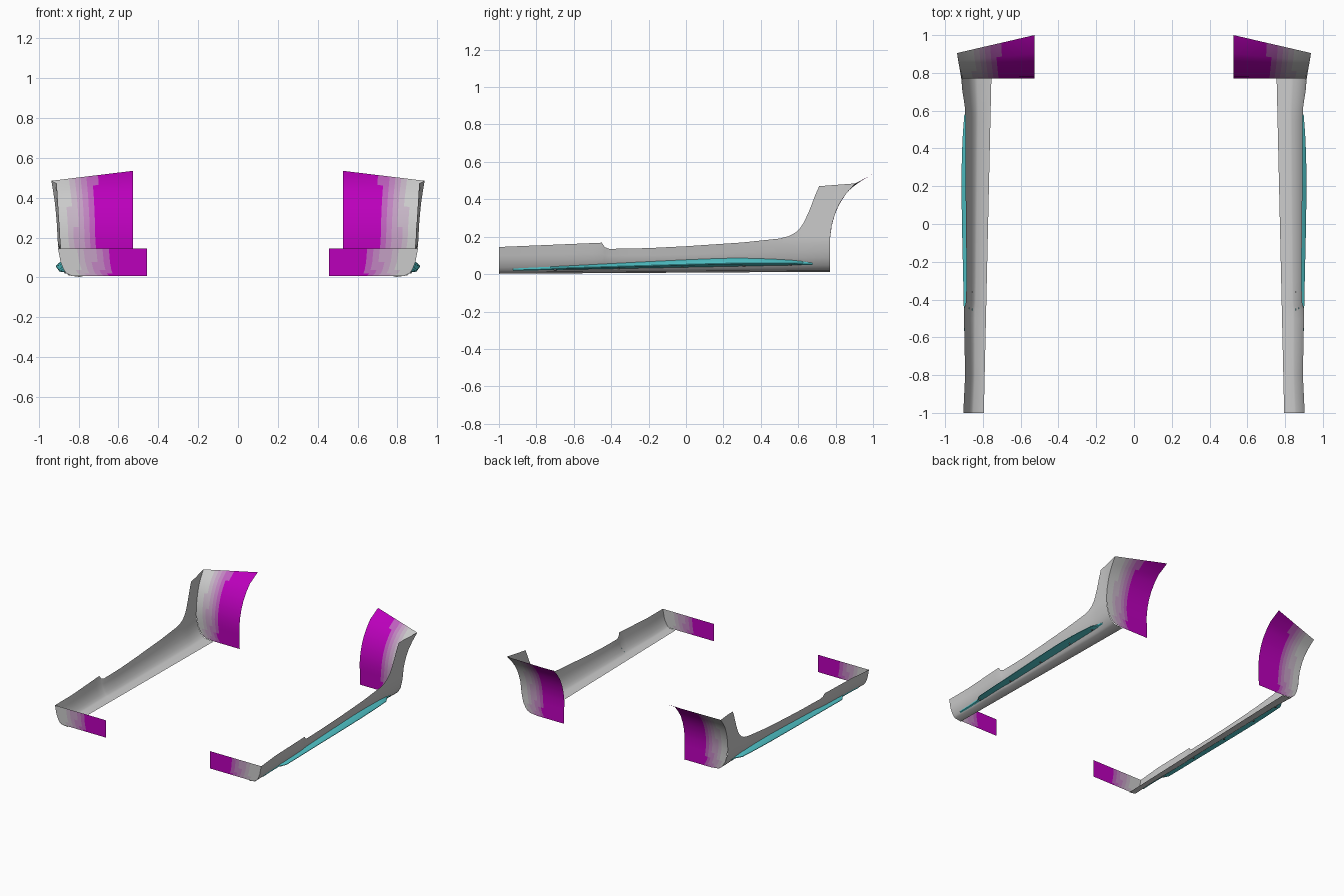
import bpy, bmesh, math
from mathutils import Vector

if "Cube" in bpy.data.objects:
    bpy.data.objects.remove(bpy.data.objects["Cube"])


def interp(table, t):
    if t <= table[0][0]:
        return table[0][1]
    for (a, p), (b, q) in zip(table, table[1:]):
        if t <= b:
            return p + (q - p) * (t - a) / (b - a)
    return table[-1][1]


def lerp(a, b, t):
    return a + (b - a) * t


def material(name, rgb):
    m = bpy.data.materials.new(name)
    m.diffuse_color = (*rgb, 1)
    m.use_nodes = True
    m.node_tree.nodes["Principled BSDF"].inputs["Base Color"].default_value = m.diffuse_color
    return m


# Shape tables: widths along the length, rounded section, sill top, arch curves
OUTER = [(-1, .905), (-.8, .894), (-.45, .900), (-.40, .891), (.6, .891), (.775, .905), (.9, .927)]
SECTION = [(0, 0), (.008, .5), (.018, .6), (.035, .72), (.075, .87), (.15, 1)]
TOP = [(-1, .145), (-.45, .168), (-.435, .145), (-.41, .135), (-.2, .139),
       (0, .149), (.3, .169), (.5, .19)]
ARCH = [(0, .775), (.19, .770), (.25, .777), (.30, .789), (.35, .807), (.40, .832),
        (.44, .864), (.485, .905), (.535, 1.0)]
PILLAR = [(.19, .5), (.203, .55), (.222, .585), (.25, .613), (.28, .632), (.33, .655),
          (.37, .671), (.42, .690), (.47, .712)]


def floor_z(y):
    return .002 + .006 * (y + 1)


def inner_x(y):
    return lerp(.795, .755, (y + 1) / 1.775)


def skin_x(y, z):
    h = max(0, z - floor_z(y))
    return lerp(inner_x(y), interp(OUTER, y), interp(SECTION, h)) + .03 * max(0, z - .15)


def add_grid(bm, rows):
    grid = [[bm.verts.new(p) for p in r] for r in rows]
    for a, b in zip(grid, grid[1:]):
        for i in range(len(a) - 1):
            bm.faces.new((a[i], a[i + 1], b[i + 1], b[i]))


def finish(bm, name, mats=(), pick=None, angle=40):
    bmesh.ops.remove_doubles(bm, verts=bm.verts, dist=.0004)
    bmesh.ops.recalc_face_normals(bm, faces=bm.faces)
    me = bpy.data.meshes.new(name)
    if pick:
        for f in bm.faces:
            f.material_index = pick(f.calc_center_median())
    bm.to_mesh(me)
    bm.free()
    for m in mats:
        me.materials.append(m)
    ob = bpy.data.objects.new(name, me)
    bpy.context.collection.objects.link(ob)
    ob.modifiers.new("mirror", 'MIRROR').use_clip = False
    bpy.ops.object.select_all(action='DESELECT')
    ob.select_set(True)
    bpy.context.view_layer.objects.active = ob
    bpy.ops.object.shade_smooth_by_angle(angle=math.radians(angle))
    return ob


# Side skirt: curved sill panel with floor lip, then the rear arch upright
bm = bmesh.new()
N = 6
ys = [-1, -.9, -.8, -.65, -.5, -.45, -.435, -.41, -.3, -.2, -.1, 0, .1, .2, .3, .4]
ys += [lerp(.5, .770, i / N) for i in range(N + 1)]
rows = []
for y in ys:
    fz, tz = floor_z(y), interp(TOP, y)
    col = [Vector((inner_x(y), y, fz))]
    heights = [fz + h for h, _ in SECTION[1:5]] + [lerp(fz + .075, tz, t) for t in (.33, .67, 1)]
    col += [Vector((skin_x(y, z), y, z)) for z in heights]
    rows.append(col)
add_grid(bm, rows)
rows = []
for z, y0 in PILLAR:
    za = lerp(.19, .485, (z - .19) / .28)
    row = []
    for i in range(N + 1):
        t = i / N
        y, zz = lerp(y0, interp(ARCH, za), t), lerp(z, za, t)
        row.append(Vector((skin_x(y, zz), y, zz)))
    rows.append(row)
add_grid(bm, rows)
finish(bm, "side_skirt")

# Colour fade used by both end panels: grey at the skirt, magenta inboard
fade = [material("fade_%d" % i, (lerp(.58, .50, i / 5), lerp(.58, 0, i / 5), lerp(.58, .50, i / 5)))
        for i in range(6)]


def fade_index(start, end):
    return lambda c: max(0, min(5, int(6 * (start - c.x) / (start - end))))


# Front end panel: flat wheel-well closing sheet
bm = bmesh.new()
rows = []
for z in (.008, .02, .037, .077, .11, .145):
    xo = skin_x(-1, z)
    rows.append([Vector((lerp(xo, .457, i / 14), -1, z)) for i in range(15)])
add_grid(bm, rows)
finish(bm, "front_end_panel", fade, fade_index(.84, .60))

# Rear arch liner: sheet curling back over the wheel, rising inboard
bm = bmesh.new()
rows = []
for z in (.013, .02, .03, .047, .087, .13, .19, .25, .30, .35, .40, .44, .485):
    ya = interp(ARCH, z)
    xo = skin_x(ya, z)
    zi = z + .05 * max(0, (z - .19) / .295)
    row = []
    for i in range(15):
        t = i / 14
        zz = lerp(z, zi, t)
        row.append(Vector((lerp(xo, .527, t), lerp(ya, interp(ARCH, zi), t), zz)))
    rows.append(row)
add_grid(bm, rows)
finish(bm, "rear_arch_liner", fade, fade_index(.88, .68))

# Teal blade: slim tapering fin along the lower sill
bm = bmesh.new()
rows = []
UPPER = [(-.925, .030), (-.6, .046), (-.3, .062), (0, .077), (.2, .085), (.35, .085),
         (.5, .079), (.6, .072), (.675, .060)]
REACH = [(-.925, .0), (-.6, .008), (-.3, .014), (0, .021), (.25, .024), (.45, .018), (.6, .007), (.675, 0)]
for k in range(33):
    y = lerp(-.925, .675, k / 32)
    zu, zl = interp(UPPER, y), lerp(.024, .056, k / 32)
    xu, xl = skin_x(y, zu) + .001, skin_x(y, zl - .006) + .001
    r = interp(REACH, y)
    ztip = lerp(zl, zu, .3)
    xt = max(.890 + r, xu) if r > .006 else max(xu, skin_x(y, ztip) + .002 + r)
    rows.append([Vector((xu, y, zu)), Vector((lerp(xu, xt, .55), y, lerp(zu, ztip, .4))),
                 Vector((xt, y, ztip)), Vector((xt, y, ztip - .004)),
                 Vector((xl, y, zl - .006))])
add_grid(bm, rows)
finish(bm, "skirt_blade", [material("teal", (.08, .55, .58))], angle=30)

# Small fasteners under the blade
bm = bmesh.new()
for y in (-.7, -.36, -.02, .31, .56):
    z = lerp(.024, .056, (y + .925) / 1.6) - .004
    new = bmesh.ops.create_cone(bm, cap_ends=True, segments=12, radius1=.007, radius2=.007, depth=.008)
    bmesh.ops.translate(bm, verts=new["verts"], vec=(skin_x(y, z) + .010, y, z))
finish(bm, "blade_fasteners", [material("dark_grey", (.2, .2, .2))])
